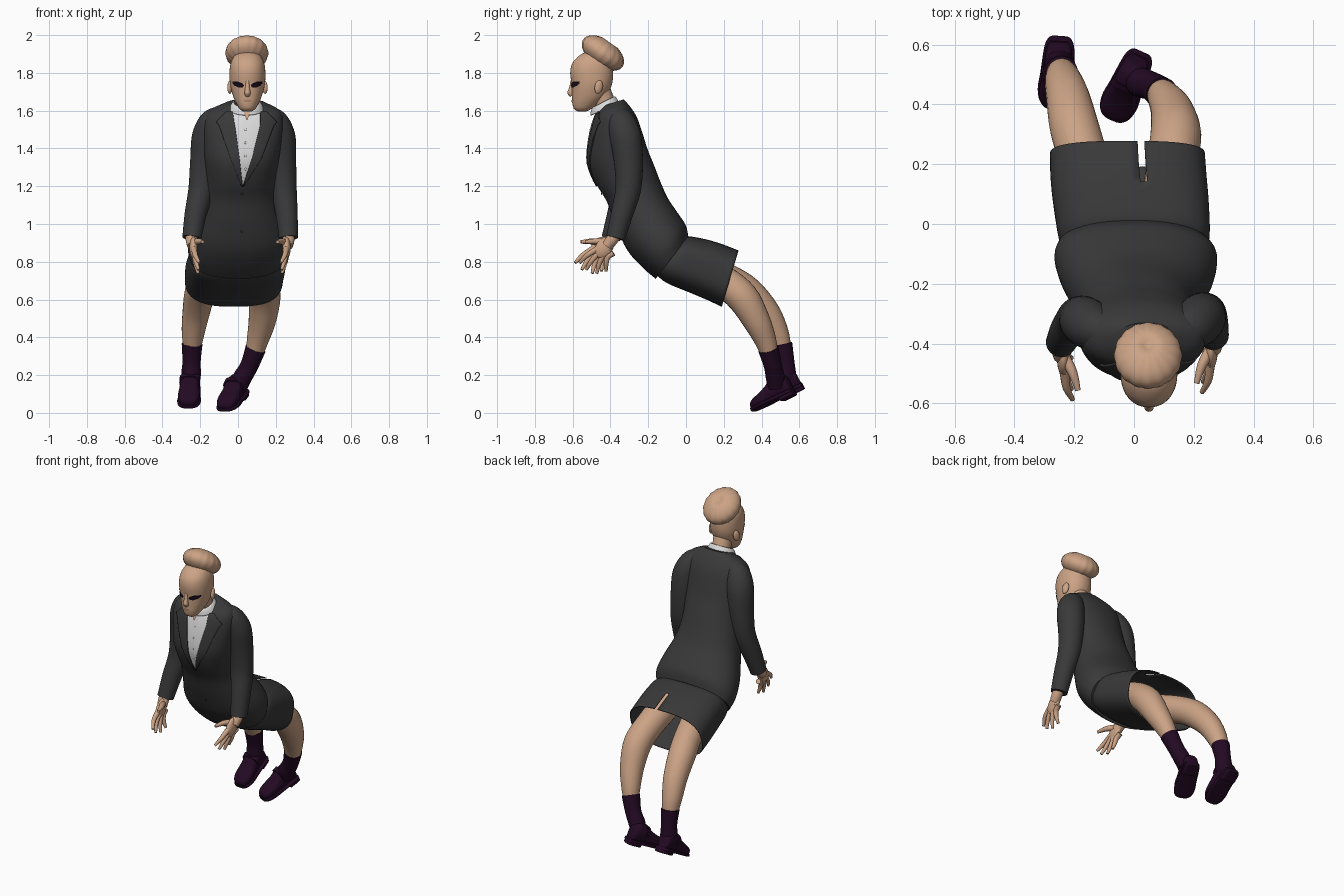
import bpy, bmesh, math
from mathutils import Vector
from mathutils.bvhtree import BVHTree

if "Cube" in bpy.data.objects:
    bpy.data.objects.remove(bpy.data.objects["Cube"])


def material(name, r, g, b):
    m = bpy.data.materials.new(name)
    m.diffuse_color = (r, g, b, 1)
    m.use_nodes = True
    m.node_tree.nodes["Principled BSDF"].inputs["Base Color"].default_value = m.diffuse_color
    return m


CLOTH = material("charcoal cloth", .041, .041, .041)
SKIN = material("skin", .60, .365, .235)
PURPLE = material("dark purple", .017, .003, .017)
WHITE = material("shirt white", .72, .72, .72)
BLACK = material("eye black", .008, .003, .008)
LIP = material("lip brown", .42, .23, .155)


def make(name, verts, faces, mat, thick=0):
    me = bpy.data.meshes.new(name)
    me.from_pydata([tuple(v) for v in verts], [], faces)
    bm = bmesh.new()
    bm.from_mesh(me)
    bmesh.ops.recalc_face_normals(bm, faces=bm.faces)
    bm.to_mesh(me)
    bm.free()
    me.materials.append(mat)
    ob = bpy.data.objects.new(name, me)
    bpy.context.collection.objects.link(ob)
    if thick:
        mod = ob.modifiers.new("thickness", 'SOLIDIFY')
        mod.thickness = thick
        mod.offset = 0
    return ob


def spline(rows, steps):
    """Catmull-Rom through rows of vectors."""
    out = []
    for i in range(len(rows) - 1):
        p0, p1, p2, p3 = (rows[max(0, min(len(rows) - 1, i + j))] for j in (-1, 0, 1, 2))
        for s in range(steps):
            t = s / steps
            out.append([.5 * (2 * b + (c - a) * t + (2 * a - 5 * b + 4 * c - d) * t * t
                              + (3 * b - a - 3 * c + d) * t ** 3)
                        for a, b, c, d in zip(p0, p1, p2, p3)])
    return out + [rows[-1]]


def loft(name, rings, mat, n=40, steps=4, exp=2, caps=True, thick=0, hole=None):
    """Skin over rings of (centre, half axis u, half axis v)."""
    rings = spline(rings, steps)
    verts, faces = [], []
    pw = lambda c: math.copysign(abs(c) ** (2 / exp), c)
    for c, u, v in rings:
        for k in range(n):
            a = 2 * math.pi * k / n
            verts.append(c + u * pw(math.cos(a)) + v * pw(math.sin(a)))
    for i in range(len(rings) - 1):
        for k in range(n):
            if hole and k == hole[0] and verts[i * n + k].y > hole[1]:
                continue
            l = (k + 1) % n
            faces.append((i * n + k, i * n + l, i * n + n + l, i * n + n + k))
    if caps:
        faces += [tuple(range(n)), tuple(range(len(verts) - n, len(verts)))]
    return make(name, verts, faces, mat, thick)


def section(fy, fz, by, bz, cx, hw):
    """Ring from a front point, a back point, a centre x and a half width."""
    f, b = Vector((cx, fy, fz)), Vector((cx, by, bz))
    return [(f + b) / 2, Vector((hw, 0, 0)), (f - b) / 2]


def tube(name, pts, mat, n=24, steps=4):
    ps = [Vector(p[:3]) for p in pts]
    rings = []
    for i, p in enumerate(pts):
        t = (ps[min(i + 1, len(ps) - 1)] - ps[max(i - 1, 0)]).normalized()
        u = (Vector((1, 0, 0)) - t * t.x).normalized()
        rings.append([ps[i], u * p[3], t.cross(u) * p[3]])
    return loft(name, rings, mat, n, steps)


def ball(name, loc, size, mat, rot=(0, 0, 0), grooves=0):
    bm = bmesh.new()
    bmesh.ops.create_uvsphere(bm, u_segments=60 if grooves else 24, v_segments=24, radius=1)
    for v in bm.verts:
        if grooves:
            r = math.hypot(v.co.x, v.co.y)
            v.co *= 1 + .015 * r * math.cos(grooves * math.atan2(v.co.y, v.co.x))
            v.co.z *= 1 - .25 * max(0, 1 - r * 3)
        v.co = Vector(a * b for a, b in zip(v.co, size))
    me = bpy.data.meshes.new(name)
    bm.to_mesh(me)
    bm.free()
    me.materials.append(mat)
    ob = bpy.data.objects.new(name, me)
    ob.location, ob.rotation_euler = loc, rot
    bpy.context.collection.objects.link(ob)
    return ob


def tree(ob):
    return BVHTree.FromPolygons([v.co for v in ob.data.vertices],
                                [tuple(p.vertices) for p in ob.data.polygons])


def drape(name, bvh, rows, mat, lift=.004, n=10, steps=5, thick=0):
    """Lay a panel, given as rows of (z, left x, right x), on a front surface."""
    verts, faces = [], []
    fine = []
    for a, b in zip(rows, rows[1:]):
        fine += [[p + (q - p) * s / steps for p, q in zip(a, b)] for s in range(steps)]
    for z, xl, xr in fine + [rows[-1]]:
        for k in range(n + 1):
            x = xl + (xr - xl) * k / n
            hit = bvh.ray_cast(Vector((x, -2, z)), Vector((0, 1, 0)))[0]
            verts.append((x, (hit.y if hit else -.46) - lift, z))
    for i in range(len(fine)):
        for k in range(n):
            a = i * (n + 1) + k
            faces.append((a, a + 1, a + n + 2, a + n + 1))
    return make(name, verts, faces, mat, thick)


# Jacket body, leaning forward
body = loft("jacket_body", [section(*r) for r in [
    (-.16, .71, .012, .935, 0, .255), (-.225, .765, -.002, .995, .006, .272),
    (-.31, .86, -.045, 1.06, .01, .255), (-.375, 1.0, -.095, 1.135, .01, .217),
    (-.42, 1.12, -.13, 1.21, .01, .195), (-.48, 1.22, -.165, 1.3, .015, .19),
    (-.518, 1.32, -.205, 1.4, .02, .2), (-.517, 1.41, -.23, 1.48, .025, .207),
    (-.5, 1.51, -.26, 1.565, .03, .21), (-.477, 1.58, -.295, 1.62, .035, .185),
    (-.45, 1.622, -.33, 1.66, .04, .1)]], CLOTH, n=56, exp=2.2)
front = tree(body)

# Skirt, open at the hem with a slit at the back
loft("skirt", [section(*r) for r in [
    (-.15, .73, -.005, .925, 0, .235), (-.1, .69, .03, .93, 0, .25),
    (.02, .64, .12, .912, -.01, .257), (.11, .602, .2, .887, -.018, .258),
    (.19, .565, .277, .857, -.022, .256)]], CLOTH, n=96, exp=2.7, caps=False,
    thick=.006, hole=(73, .14))

# Shirt front, lapels and buttons
drape("shirt_front", front, [(1.595, -.03, .12), (1.5, -.015, .115), (1.35, .008, .075),
                             (1.21, .024, .027)], WHITE, .003)
drape("left_lapel", front, [(1.595, -.06, -.028), (1.54, -.115, -.02), (1.52, -.1, -.016),
                            (1.35, -.04, .008), (1.2, .018, .026)], CLOTH, .005, thick=.006)
drape("right_lapel", front, [(1.595, .118, .15), (1.54, .118, .205), (1.52, .117, .19),
                             (1.35, .075, .125), (1.2, .025, .032)], CLOTH, .005, thick=.006)
drape("shirt_placket", front, [(1.56, .03, .06), (1.25, .02, .04)], WHITE, .005, n=2)
for i, z in enumerate((1.5, 1.43, 1.36, 1.29, 1.16, .96)):
    hit = front.ray_cast(Vector((.04 if i < 4 else .02, -2, z)), Vector((0, 1, 0)))[0]
    ball("button", hit + Vector((0, -.005, 0)), (.006, .003, .006), WHITE if i < 4 else CLOTH)

# Neck and shirt collar
tube("neck", [(.042, -.4, 1.55, .06), (.045, -.43, 1.64, .056), (.05, -.465, 1.72, .06)], SKIN)
loft("shirt_collar", [section(-.503, 1.575, -.355, 1.64, .045, .09),
                      section(-.5, 1.6, -.368, 1.662, .045, .078),
                      section(-.493, 1.615, -.378, 1.675, .045, .067)],
     WHITE, caps=False, thick=.006)
drape("throat", front, [(1.595, .03, .065), (1.55, .046, .05)], SKIN, .034, n=3)

# Head: front y, back y, half width at each height
head = loft("head", [section(f, z, b, z, .05, w) for z, f, b, w in [
    (1.595, -.572, -.53, .022), (1.61, -.593, -.5, .042), (1.64, -.602, -.46, .06),
    (1.68, -.604, -.42, .077), (1.74, -.606, -.392, .092), (1.8, -.613, -.386, .095),
    (1.85, -.602, -.395, .089), (1.89, -.567, -.42, .07), (1.91, -.53, -.45, .04),
    (1.915, -.5, -.48, .012)]], SKIN, n=40, exp=2.15)
face = tree(head)
tube("nose", [(.05, -.602, 1.76, .008), (.05, -.607, 1.72, .012), (.05, -.612, 1.695, .016),
              (.05, -.602, 1.68, .013)], SKIN, 16)
drape("mouth", face, [(1.646, .038, .062), (1.653, .026, .074), (1.66, .04, .06)], LIP, .003)
for name, s in (("left", -1), ("right", 1)):
    xs = lambda a, b: (.05 + s * a, .05 + s * b)
    drape(name + "_eye", face, [(1.722, *xs(.026, .045)), (1.732, *xs(.018, .068)),
                                (1.743, *xs(.024, .078)), (1.754, *xs(.05, .08))], BLACK)
    ball(name + "_ear", (.05 + s * .092, -.462, 1.725), (.013, .022, .036), SKIN,
         (math.radians(-12), 0, s * math.radians(20)))

# Hair bun, tilted back
ball("hair_bun", (.047, -.44, 1.905), (.113, .125, .072), SKIN, (math.radians(-35), 0, 0), 16)
ball("hair_bun_base", (.05, -.48, 1.865), (.07, .07, .05), SKIN, (math.radians(-30), 0, 0))

# Sleeves and hands; the sleeve starts inside the shoulder
sleeve = [(-.37, 1.59, .045), (-.35, 1.545, .073), (-.325, 1.465, .083), (-.31, 1.32, .076),
          (-.315, 1.18, .068), (-.35, 1.05, .058), (-.385, .925, .05)]
fingers = [(-.575, .795, 0), (-.54, .758, .004), (-.485, .738, .006), (-.435, .75, .004)]
for name, s, dy, xs in (("right", 1, .012, (.13, .186, .22, .232, .243, .258, .267)),
                        ("left", -1, -.012, (-.07, -.126, -.16, -.178, -.195, -.225, -.245))):
    tube(name + "_sleeve", [(x, y + dy * i / 6, z, r)
                            for i, (x, (y, z, r)) in enumerate(zip(xs, sleeve))], CLOTH, 32, 5)
    wx = xs[-1]
    tube(name + "_wrist", [(wx, -.38 + dy, .95, .032), (wx, -.405 + dy, .915, .032),
                           (wx - s * .006, -.43 + dy, .885, .03)], SKIN)
    ball(name + "_palm", (wx - s * .01, -.445 + dy, .875), (.022, .045, .062), SKIN,
         (math.radians(-35), 0, 0))
    for i, (y, z, x) in enumerate(fingers):
        ky, kz = -.492 + i * .022 + dy, .862 - i * .012
        tube(name + "_finger", [(wx - s * .008, ky + .03, kz + .02, .016),
                                (wx - s * .013, ky, kz, .0155),
                                (wx - s * .02, (ky + y + dy) / 2 - .004, (kz + z) / 2 + .004, .013),
                                (wx - s * (.04 - x), y + dy, z, .008)], SKIN, 12)
    tube(name + "_thumb", [(wx - s * .01, -.43 + dy, .9, .02), (wx - s * .04, -.485 + dy, .908, .016),
                           (wx - s * .058, -.545 + dy, .905, .009)], SKIN, 12)

# Legs, socks and shoes
legs = {
    "right": ([(.11, 0, .79, .09), (.125, .19, .7, .085), (.14, .3, .61, .085),
               (.128, .375, .485, .072), (.103, .422, .38, .057), (.085, .445, .3, .044)],
              [(.093, .436, .34, .055), (.06, .46, .25, .048), (.025, .472, .19, .05),
               (.005, .48, .14, .046)], (.022, .565, .112), (-.07, .36, .012)),
    "left": ([(-.12, 0, .79, .09), (-.165, .2, .715, .083), (-.2, .325, .64, .082),
              (-.222, .427, .53, .072), (-.238, .485, .42, .06), (-.243, .515, .33, .044)],
             [(-.243, .508, .365, .055), (-.246, .526, .27, .048), (-.248, .53, .21, .052),
              (-.25, .54, .16, .047)], (-.248, .615, .145), (-.262, .41, .035)),
}
shape = [(0, .03, .08), (.008, .04, .1), (.035, .046, .118), (.085, .05, .112), (.13, .053, .088),
         (.175, .058, .07), (.215, .053, .058), (.24, .038, .045), (.248, .02, .03)]
for name, (leg, sock, heel, toe) in legs.items():
    tube(name + "_leg", leg, SKIN, 28)
    tube(name + "_sock", sock, PURPLE, 28)
    o = Vector(heel)
    d = (Vector(toe) - o).normalized()
    side = Vector((0, 0, 1)).cross(d).normalized()
    up = d.cross(side)

    def slab(part, rows, exp):
        loft(name + part, [[o + d * s + up * (lo + hi) / 2, side * w, up * (hi - lo) / 2]
                           for s, w, lo, hi in rows], PURPLE, 28, 3, exp)
    slab("_shoe", [(s, w, 0, h) for s, w, h in shape], 2.6)
    slab("_sole", [(s * 1.03 - .004, w + .005, -.004, .016) for s, w, h in shape], 5)
    slab("_heel", [(s, w, -.022, .008) for s, w in ((-.004, .03), (.01, .043), (.07, .048))], 5)
    slab("_shoe_strap", [(s, .055, .03, h) for s, h in ((.075, .12), (.1, .111))], 2.6)

# Smooth shading with sharp edges kept
bpy.ops.object.select_all(action='SELECT')
bpy.context.view_layer.objects.active = body
bpy.ops.object.shade_smooth_by_angle(angle=math.radians(40))
